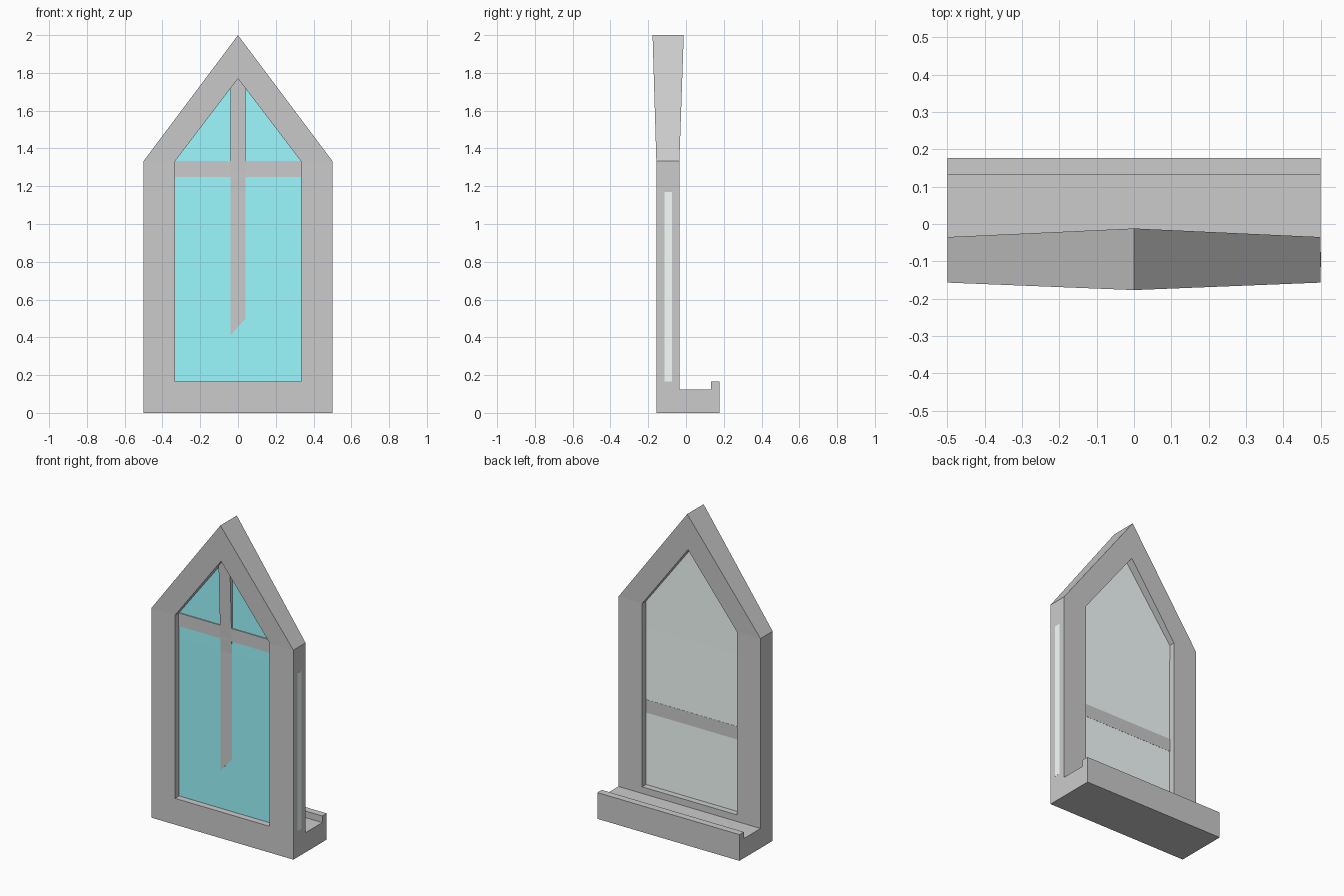
import bpy, bmesh

if "Cube" in bpy.data.objects:
    bpy.data.objects.remove(bpy.data.objects["Cube"])

SHOULDER, APEX = 1.333, 2.0


def finish(name, bm, mat=None):
    bmesh.ops.recalc_face_normals(bm, faces=bm.faces)
    me = bpy.data.meshes.new(name)
    bm.to_mesh(me)
    bm.free()
    ob = bpy.data.objects.new(name, me)
    bpy.context.collection.objects.link(ob)
    if mat:
        me.materials.append(mat)
    return ob


def material(name, rgb):
    m = bpy.data.materials.new(name)
    m.diffuse_color = (*rgb, 1)
    m.use_nodes = True
    m.node_tree.nodes["Principled BSDF"].inputs["Base Color"].default_value = m.diffuse_color
    return m


def slab(name, outline, front, back, mat=None):
    """Solid from an (x, z) outline; front and back give y at a height z."""
    bm = bmesh.new()
    f = [bm.verts.new((x, front(z), z)) for x, z in outline]
    b = [bm.verts.new((x, back(z), z)) for x, z in outline]
    bm.faces.new(f)
    bm.faces.new(b[::-1])
    n = len(f)
    for i in range(n):
        j = (i + 1) % n
        bm.faces.new((f[i], b[i], b[j], f[j]))
    return finish(name, bm, mat)


def ramp(z0, y0, z1, y1):
    return lambda z: y0 + (y1 - y0) * max(0, (z - z0) / (z1 - z0))


def flat(y):
    return lambda z: y


def rect(x0, x1, z0, z1):
    return [(x0, z0), (x1, z0), (x1, z1), (x0, z1)]


glass = material("pale_glass", (0.92, 1.0, 0.98))
teal = material("teal_glass", (0.33, 0.95, 1.0))

# Pointed frame ring, thickening towards the apex
outer = [(-0.5, 0), (0.5, 0), (0.5, SHOULDER), (0, APEX), (-0.5, SHOULDER)]
inner = [(-0.333, 0.167), (0.333, 0.167), (0.333, SHOULDER), (0, 1.77), (-0.333, SHOULDER)]
front = ramp(SHOULDER, -0.157, APEX, -0.177)
back = ramp(SHOULDER, -0.035, APEX, -0.012)
bm = bmesh.new()
of, ob_, nf, nb = [[bm.verts.new((x, y(z), z)) for x, z in pts]
                   for pts, y in ((outer, front), (outer, back), (inner, front), (inner, back))]
for i in range(5):
    j = (i + 1) % 5
    for a, b in ((of, nf), (nf, nb), (nb, ob_), (ob_, of)):
        bm.faces.new((a[i], a[j], b[j], b[i]))
finish("window_frame", bm)

# Sill with raised lip behind the frame
profile = [(-0.035, 0), (0.177, 0), (0.177, 0.167), (0.133, 0.167), (0.133, 0.125), (-0.035, 0.125)]
bm = bmesh.new()
face = bm.faces.new([bm.verts.new((-0.5, y, z)) for y, z in profile])
ext = bmesh.ops.extrude_face_region(bm, geom=[face], use_keep_orig=True)
bmesh.ops.translate(bm, vec=(1, 0, 0),
                    verts=[g for g in ext["geom"] if isinstance(g, bmesh.types.BMVert)])
finish("sill", bm)

# Lower pane runs through the frame to the right side; upper pane fills the point
upper = [(-0.34, 1.17), (0.34, 1.17), (0.34, SHOULDER), (0, 1.775), (-0.34, SHOULDER)]
upper_front = ramp(1.17, -0.116, 1.775, -0.110)
slab("lower_pane", rect(-0.49, 0.501, 0.167, 1.17), flat(-0.115), flat(-0.075), glass)
slab("upper_pane", upper, lambda z: upper_front(z) + 0.002, ramp(1.17, -0.075, 1.775, -0.07), glass)

# Teal coating on the front of the glass
slab("lower_teal", rect(-0.335, 0.335, 0.165, 1.17), flat(-0.116), flat(-0.113), teal)
slab("upper_teal", upper, upper_front, lambda z: upper_front(z) + 0.003, teal)

# Front glazing bars: mullion with slanted foot, and cross bar
slab("lower_mullion", [(-0.04, 0.41), (0.04, 0.5), (0.04, 1.17), (-0.04, 1.17)],
     flat(-0.1175), flat(-0.1))
slab("upper_mullion", [(-0.04, 1.17), (0.04, 1.17), (0.04, 1.717), (0, 1.77), (-0.04, 1.717)],
     ramp(1.17, -0.1175, 1.77, -0.14), flat(-0.1))
slab("cross_bar", rect(-0.335, 0.335, 1.25, SHOULDER), flat(-0.121), flat(-0.1))

# Back rail across the lower pane
slab("back_rail", rect(-0.335, 0.335, 0.625, 0.708), flat(-0.1), flat(-0.074))
